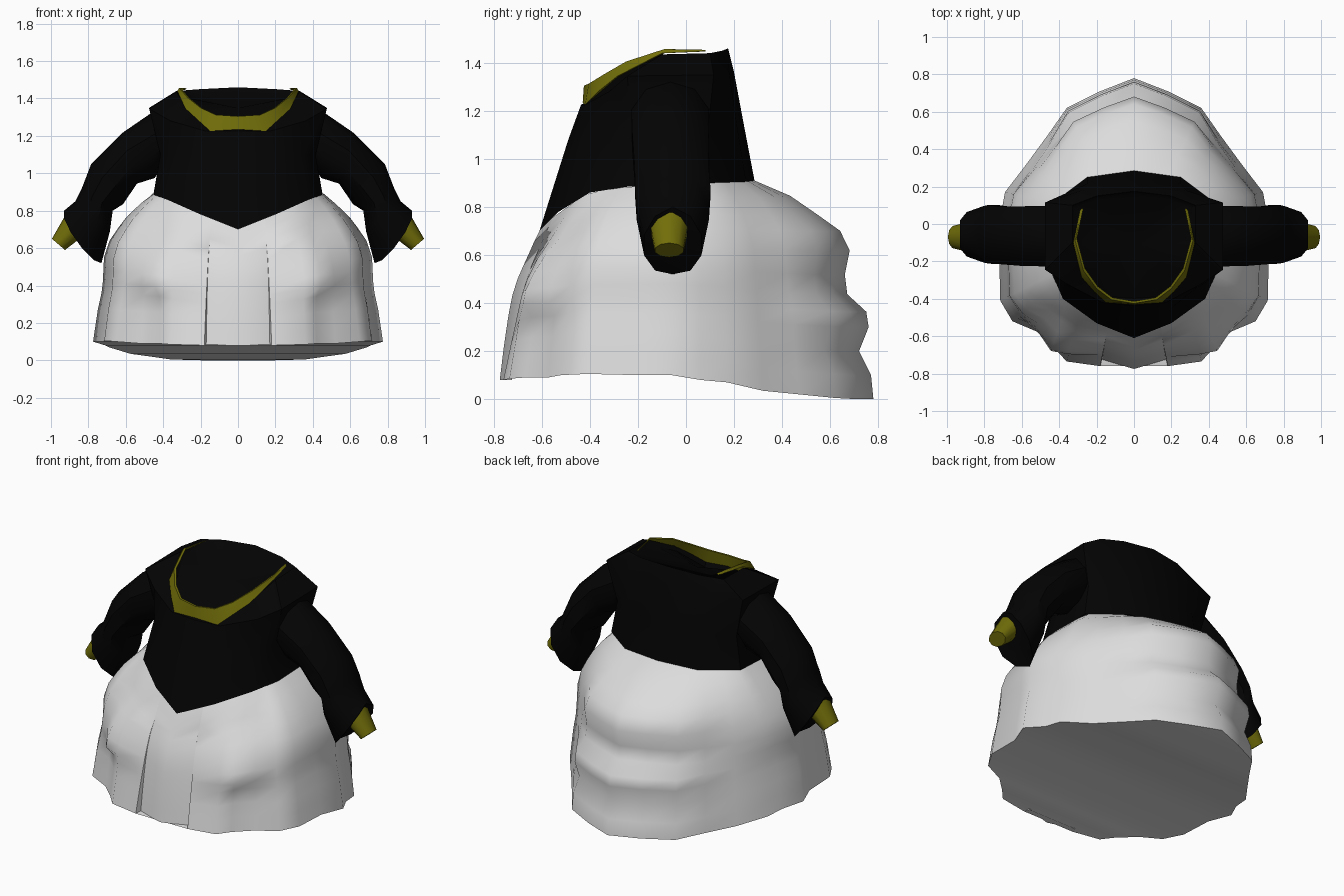
import bpy, bmesh, math
from mathutils import Vector

if "Cube" in bpy.data.objects:
    bpy.data.objects.remove(bpy.data.objects["Cube"])


def material(name, rgb):
    m = bpy.data.materials.new(name)
    m.diffuse_color = (*rgb, 1)
    m.use_nodes = True
    m.node_tree.nodes["Principled BSDF"].inputs["Base Color"].default_value = m.diffuse_color
    return m


BLACK = material("black cloth", (0.001, 0.001, 0.001))
WHITE = material("white cloth", (0.72, 0.72, 0.72))
OLIVE = material("olive trim", (0.165, 0.155, 0.003))


def loft(name, rings, mat, caps=(None, None), angle=40):
    """Skin closed rings of equal length; a cap is a 'fan' or left-right 'strips'."""
    bm = bmesh.new()
    vs = [[bm.verts.new(p) for p in r] for r in rings]
    n = len(rings[0])
    for a, b in zip(vs, vs[1:]):
        for i in range(n):
            j = (i + 1) % n
            bm.faces.new((a[i], a[j], b[j], b[i]))
    for kind, ring in zip(caps, (vs[0], vs[-1])):
        if kind == "fan":
            c = bm.verts.new(sum((v.co for v in ring), Vector()) / n)
            for i in range(n):
                bm.faces.new((ring[i], ring[(i + 1) % n], c))
        elif kind == "strips":
            for i in range(n // 2):
                quad = (ring[i], ring[i + 1], ring[-i - 1], ring[-i % n])
                bm.faces.new(list(dict.fromkeys(quad)))
    bmesh.ops.recalc_face_normals(bm, faces=bm.faces)
    me = bpy.data.meshes.new(name)
    bm.to_mesh(me)
    bm.free()
    me.materials.append(mat)
    ob = bpy.data.objects.new(name, me)
    bpy.context.collection.objects.link(ob)
    bpy.ops.object.select_all(action='DESELECT')
    ob.select_set(True)
    bpy.context.view_layer.objects.active = ob
    bpy.ops.object.shade_smooth_by_angle(angle=math.radians(angle))
    return ob


def mirrored(half):
    """Close a front-to-back half ring across x = 0."""
    return half + [(-x, y, z) for x, y, z in half[-2:0:-1]]


def along(points, u):
    """Point at parameter u (0..1) on a polyline, by index."""
    s = u * (len(points) - 1)
    i = min(int(s), len(points) - 2)
    return Vector(points[i]).lerp(Vector(points[i + 1]), s - i)


# Half outlines, front centre to back centre
WAIST = [(0, -.61, .70), (.2, -.53, .78), (.38, -.4, .86), (.45, -.24, .885),
         (.45, .1, .90), (.25, .25, .905), (0, .285, .91)]
CHEST = [(0, -.49, 1.08), (.2, -.45, 1.08), (.345, -.34, 1.1), (.415, -.22, 1.1),
         (.415, .09, 1.1), (.25, .215, 1.12), (0, .245, 1.12)]
SHOULDER = [(0, -.437, 1.225), (.17, -.42, 1.225), (.36, -.32, 1.28), (.475, -.245, 1.345),
            (.475, .115, 1.35), (.28, .18, 1.36), (0, .2, 1.36)]
NECK = [(0, -.42, 1.235), (.15, -.41, 1.228), (.27, -.28, 1.345), (.33, -.1, 1.435),
        (.33, .1, 1.44), (.2, .15, 1.45), (0, .175, 1.46)]

# Skirt columns: hem x, y, z, waist position, side weight, back weight, ruffle
COLUMNS = [(0, -.775, .08, 0, 0, 0, 0), (.17, -.725, .08, .12, 0, 0, 0),
           (.18, -.76, .08, .13, 0, 0, 0), (.36, -.735, .085, .25, 0, 0, 0),
           (.42, -.67, .09, .32, .1, 0, 0), (.52, -.575, .09, .37, .3, 0, 0),
           (.65, -.52, .1, .42, .7, 0, 0), (.715, -.41, .105, .47, 1, 0, 0),
           (.72, -.2, .1, .53, 1, 0, 0), (.775, -.06, .1, .59, 1, 0, 0),
           (.71, .06, .08, .64, 1, 0, 0), (.69, .17, .07, .68, .9, .1, 0),
           (.575, .32, .035, .74, .4, .6, 0), (.465, .47, .02, .81, 0, 1, .15),
           (.36, .62, .005, .88, 0, 1, .95), (.18, .71, 0, .94, 0, 1, 1),
           (0, .78, 0, 1, 0, 1, 1)]
LEVEL = [0, .11, .22, .33, .4, .48, .57, .68, .77, .84, .93, 1]
FRONT = [0, .05, .1, .16, .2, .25, .32, .45, .6, .72, .87, 1]
SIDE = [0, .04, .08, .14, .16, .17, .18, .27, .42, .55, .78, 1]
PLAIN = [0, .03, .07, .11, .13, .17, .2, .25, .34, .48, .7, 1]
BACK = [0, .02, .12, .04, .06, .22, .24, .2, .28, .46, .7, 1]
POCKET = {3: .015, 4: .07, 5: .07, 6: .05, 7: .025}
POCKET_WIDTH = {3: .25, 4: 1, 5: .6}

rings = []
for k, t in enumerate(LEVEL):
    half = []
    for c, (x, y, z, u, s, b, r) in enumerate(COLUMNS):
        w = along(WAIST, u)
        back = BACK[k] * r + PLAIN[k] * (1 - r)
        f = FRONT[k] * (1 - s - b) + SIDE[k] * s + back * b
        p = Vector((x + (w.x - x) * f, y + (w.y - y) * f, z + (w.z - z) * t))
        p += Vector((.5, -.85, 0)) * POCKET.get(k, 0) * POCKET_WIDTH.get(c, 0)
        if c == 2:                                   # front pleat closes upwards
            p = p.lerp(Vector(half[1]), min(.9, t * 1.5))
        half.append(tuple(p))
    rings.append(mirrored(half))
loft("skirt", rings, WHITE, caps=("strips", None), angle=50)

# Bodice with shoulder caps and a sunken neck panel
inner = [(x * .93, (y + .1) * .93 - .1, z - .025) for x, y, z in NECK]
loft("bodice", [mirrored(r) for r in (WAIST, CHEST, SHOULDER, NECK, inner)], BLACK,
     caps=(None, "fan"))

# Standing collar: thin band, tall at the front and tapering to the back
low = [(0, -.43, 1.235), (.15, -.42, 1.226), (.215, -.36, 1.285), (.28, -.285, 1.345),
       (.325, -.1, 1.44), (.29, .07, 1.447)]
high = [(0, -.425, 1.305), (.12, -.405, 1.313), (.2, -.345, 1.35), (.27, -.25, 1.405),
        (.315, -.09, 1.457), (.28, .07, 1.454)]


def band(half, d):
    pts = [(x * (1 - d), y + d * .4, z) for x, y, z in half]
    return [(-x, y, z) for x, y, z in pts[:0:-1]] + pts


sections = zip(band(low, 0), band(high, 0), band(high, .03), band(low, .03))
loft("collar", [list(s) for s in sections], OLIVE, caps=("fan", "fan"))

# Sleeves: upper edge x, z, lower edge x, z, centre y, half depth
SLEEVE = [(.38, 1.33, .38, 1.08, -.06, .15), (.46, 1.325, .445, .975, -.065, .17),
          (.62, 1.215, .54, .945, -.065, .168), (.785, 1.05, .615, .835, -.06, .162),
          (.835, .92, .67, .80, -.055, .165), (.87, .85, .685, .69, -.055, .158),
          (.93, .80, .73, .52, -.055, .125)]
N = 10
for side, label in ((1, "right"), (-1, "left")):
    rings = []
    for k, (tx, tz, bx, bz, cy, hw) in enumerate(SLEEVE):
        ring = []
        for i in range(N):
            a = math.tau * i / N
            m = (1 + math.cos(a)) / 2
            flare = abs(math.sin(a)) if k == len(SLEEVE) - 1 else 0   # fuller cuff
            ring.append((side * (bx + (tx - bx) * m + .035 * flare), cy + hw * math.sin(a),
                         bz + (tz - bz) * m - .02 * flare))
        rings.append(ring)
    loft(label + "_sleeve", rings, BLACK, caps=("fan", "fan"))

    # Tapered wrist
    cone = []
    for cx, cz, r, ry in ((.855, .74, .078, .088), (.96, .62, .046, .062)):
        cone.append([(side * (cx + .76 * r * math.cos(math.tau * i / N)),
                      -.07 + ry * math.sin(math.tau * i / N),
                      cz + .65 * r * math.cos(math.tau * i / N)) for i in range(N)])
    loft(label + "_wrist", cone, OLIVE, caps=("fan", "fan"), angle=60)
